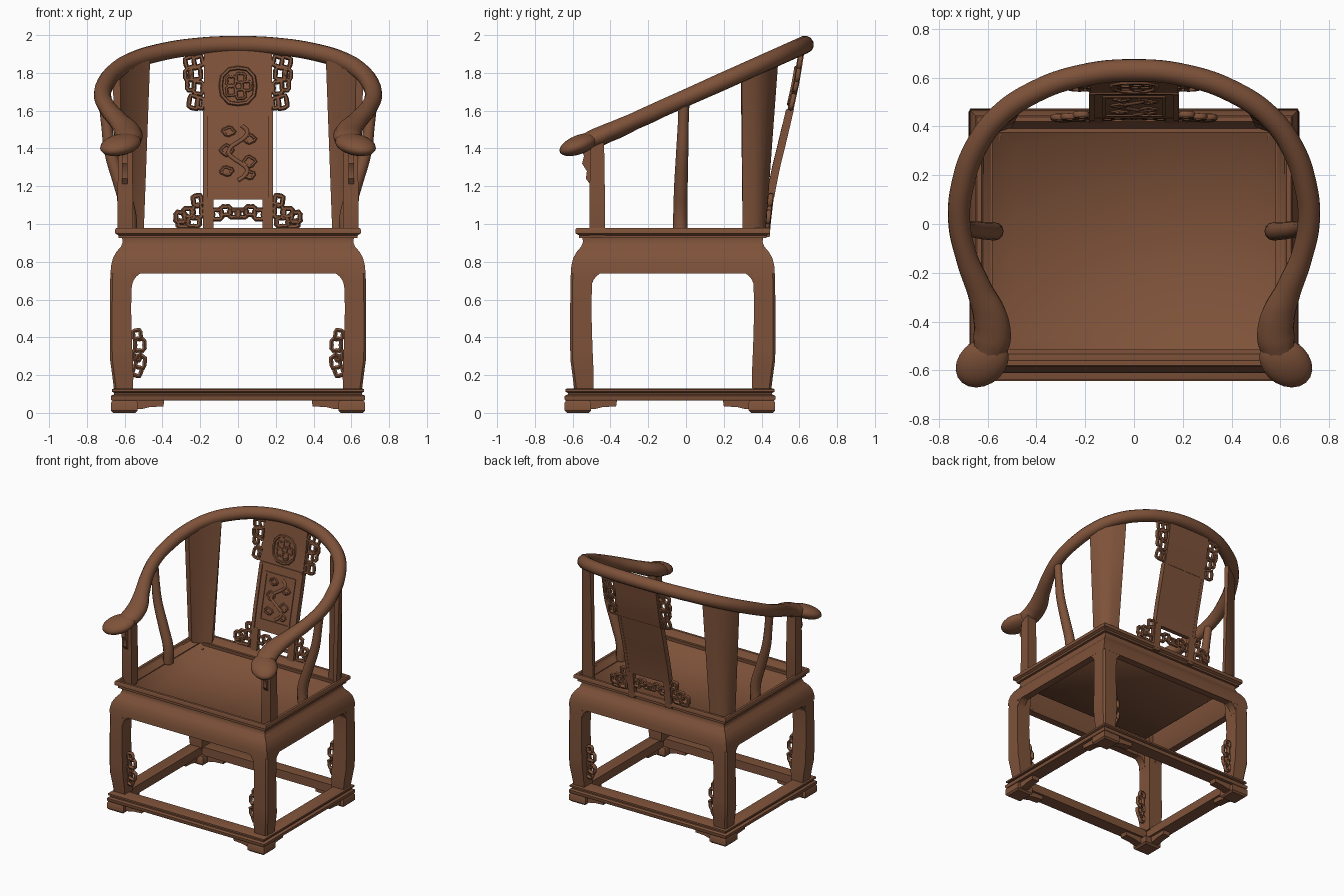
import bpy, bmesh, math
from mathutils import Vector

if "Cube" in bpy.data.objects:
    bpy.data.objects.remove(bpy.data.objects["Cube"])

wood = bpy.data.materials.new("brown wood")
wood.use_nodes = True
WOOD = (0.21, 0.085, 0.042, 1)
wood.diffuse_color = WOOD
wood.node_tree.nodes["Principled BSDF"].inputs["Base Color"].default_value = WOOD
CY = -0.07          # centre of the seat in depth
HX, HY = 0.65, 0.515  # half size of the seat


def finish(ob, angle=40):
    bpy.context.collection.objects.link(ob)
    ob.data.materials.append(wood)
    bpy.ops.object.select_all(action='DESELECT')
    ob.select_set(True)
    bpy.context.view_layer.objects.active = ob
    if ob.type == 'CURVE':
        bpy.ops.object.convert(target='MESH')
    bpy.ops.object.shade_smooth_by_angle(angle=math.radians(angle))
    return bpy.context.view_layer.objects.active


def loft(name, rings, wrap=False, angle=40):
    """Skin a list of equal rings; capped, or wrapped into a closed frame."""
    bm = bmesh.new()
    vs = [[bm.verts.new(p) for p in r] for r in rings]
    n = len(rings[0])
    pairs = list(zip(vs, vs[1:])) + ([(vs[-1], vs[0])] if wrap else [])
    for a, b in pairs:
        for i in range(n):
            j = (i + 1) % n
            bm.faces.new((a[i], a[j], b[j], b[i]))
    if not wrap:
        bm.faces.new(vs[0])
        bm.faces.new(vs[-1])
    bmesh.ops.recalc_face_normals(bm, faces=bm.faces)
    me = bpy.data.meshes.new(name)
    bm.to_mesh(me)
    bm.free()
    return finish(bpy.data.objects.new(name, me), angle)


def frame(name, profile, hx=HX, hy=HY, cy=CY):
    """Sweep an (offset, height) profile round a rectangle."""
    corners = [(1, 1), (-1, 1), (-1, -1), (1, -1)]
    return loft(name, [[(sx * (hx + d), cy + sy * (hy + d), z) for d, z in profile]
                       for sx, sy in corners], True)


def prism(name, outline, to3d, a, b):
    """Extrude a flat outline between depths a and b."""
    return loft(name, [[to3d(u, v, d) for u, v in outline] for d in (a, b)])


def tube(name, paths, r, cyclic=False, smooth=True, radii=None):
    cu = bpy.data.curves.new(name, 'CURVE')
    cu.dimensions = '3D'
    cu.bevel_depth = r
    cu.bevel_resolution = 4 if smooth else 1
    cu.use_fill_caps = True
    cu.resolution_u = 6
    for path in paths:
        sp = cu.splines.new('BEZIER' if smooth else 'POLY')
        pts = sp.bezier_points if smooth else sp.points
        pts.add(len(path) - 1)
        for i, (p, q) in enumerate(zip(pts, path)):
            if smooth:
                p.co = q
                p.handle_left_type = p.handle_right_type = 'AUTO'
            else:
                p.co = (*q, 1)
            if radii:
                p.radius = radii[i]
        sp.use_cyclic_u = cyclic
    return finish(bpy.data.objects.new(name, cu), 60)


def fret(name, loops, side, y_at, r=0.013, wobble=0.15):
    """Pierced carving: chained rings (x, z, half width, half height)."""
    paths = []
    for x, z, a, b in loops:
        ring = []
        for k in range(12):
            t = k * math.tau / 12
            w = 1 + wobble * math.cos(4 * t + 9 * z)
            zz = z + b * w * math.sin(t)
            ring.append((side * (x + a * w * math.cos(t)), y_at(zz), zz))
        paths.append(ring)
    return tube(name, paths, r, True, False)


# Base frame with a grooved outer edge
frame("base_frame", [(0, .065), (.005, .072), (.005, .09), (-.012, .098), (-.012, .106),
                     (0, .112), (0, .125), (-.01, .13), (-.1, .13), (-.1, .065)],
      .668, .553, -.085)

# Apron bulging below a narrow waist
frame("apron", [(-.035, .935), (-.04, .905), (-.03, .88), (-.006, .852), (.012, .82),
                (.022, .78), (.025, .738), (-.03, .738), (-.06, .8), (-.07, .935)])

# Seat rim
frame("seat_rim", [(-.018, .925), (-.018, .94), (0, .95), (0, .972), (-.006, .98),
                   (-.025, .98), (-.035, .96), (-.06, .925)])

# Sunken seat panel with sloping sides
def rect(s, z):
    return [(sx * HX * s, CY + sy * HY * s, z)
            for sx, sy in ((1, 1), (-1, 1), (-1, -1), (1, -1))]

loft("seat_panel", [rect(.77, .835), rect(.935, .93), rect(.95, .965), rect(.77, .85)], angle=75)

# Legs, feet and corner brackets
LEG = [(.9, -.045, .06), (.87, -.022, .08), (.83, .006, .1), (.78, .022, .115), (.7, .027, .115),
       (.55, .028, .112), (.34, .028, .118), (.28, .027, .12), (.2, .016, .112), (.12, .006, .1)]
arc = [(.085 - .085 * math.sin(t), -.085 + .085 * math.cos(t))
       for t in (k * math.pi / 12 for k in range(7))]
SPANDREL = [(-.03, 0)] + arc + [(-.03, -.085)]
FOOT_WING = [(-.02, .07), (.15, .07), (.145, .035), (.07, .03), (.03, .02), (-.02, .02)]

for sx in (1, -1):
    for sy in (1, -1):
        tag = ("back" if sy > 0 else "front") + ("_left" if sx > 0 else "_right")
        rings = []
        for z, d, w in LEG:
            x, y, c = HX + d, HY + d, .012
            sec = [(x, y - c), (x - c, y), (x - w, y), (x - w, y - w), (x, y - w)]
            rings.append([(sx * px, CY + sy * py, z) for px, py in sec])
        loft("leg_" + tag, rings)
        # foot block
        fx, fy = .672, .557
        loft("foot_" + tag, [[(sx * (fx - e), -.085 + sy * (fy - e), z),
                              (sx * (fx - .14 + e), -.085 + sy * (fy - e), z),
                              (sx * (fx - .14 + e), -.085 + sy * (fy - .14 + e), z),
                              (sx * (fx - e), -.085 + sy * (fy - .14 + e), z)]
                             for e, z in ((.012, 0), (0, .012), (0, .055), (.01, .068))])
        prism("foot_wing_x_" + tag, FOOT_WING,
              lambda u, v, d: (sx * (.54 - u), -.085 + sy * d, v), .47, .53)
        prism("foot_wing_y_" + tag, FOOT_WING,
              lambda u, v, d: (sx * d, -.085 + sy * (.43 - u), v), .585, .645)
        # curved joints between leg and apron
        prism("joint_x_" + tag, SPANDREL,
              lambda u, v, d: (sx * (.562 - u), CY + sy * d, .748 + v), .48, .539)
        prism("joint_y_" + tag, SPANDREL,
              lambda u, v, d: (sx * d, CY + sy * (.43 - u), .748 + v), .615, .674)
        # pierced carving inside each leg
        fret("leg_carving_" + tag, [(.535, .415, .022, .025), (.52, .36, .028, .034),
                                    (.535, .305, .02, .03), (.517, .27, .026, .034),
                                    (.535, .22, .024, .025)],
             sx, lambda z: CY + sy * .48)

# Horseshoe arm rail, lying in a sloping plane
def rail_z(y):
    return 1.668 + .447 * y

HALF = [(.61, -.565, 1.35), (.582, -.47, 1.65), (.587, -.39, 1.55), (.633, -.27, 1.15),
        (.688, -.13, .97), (.717, .02, .97), (.7, .17, 1), (.65, .31, 1), (.555, .44, 1),
        (.41, .54, 1), (.22, .607, 1)]
line = ([(x, y, r) for x, y, r in HALF] + [(0, .63, 1)]
        + [(-x, y, r) for x, y, r in reversed(HALF)])
rail = tube("arm_rail", [[(x, y, rail_z(y)) for x, y, r in line]], .047,
            radii=[r for x, y, r in line])
for v in rail.data.vertices:      # flatten the rail towards the grips
    k = 1 - .33 * min(1, max(0, (-.15 - v.co.y) / .25))
    v.co.z = rail_z(v.co.y) + k * (v.co.z - rail_z(v.co.y))

for s, tag in ((1, "left"), (-1, "right")):
    # rounded hand grip, turned slightly outwards
    bm = bmesh.new()
    bmesh.ops.create_uvsphere(bm, u_segments=20, v_segments=12, radius=1)
    for v in bm.verts:
        x, y, z = v.co
        v.co = Vector((s * (.622 + .106 * x - .025 * y), -.568 + .102 * y,
                       1.42 + .052 * z + .03 * y - .01 * x))
    bmesh.ops.recalc_face_normals(bm, faces=bm.faces)
    me = bpy.data.meshes.new("hand_grip_" + tag)
    bm.to_mesh(me)
    bm.free()
    finish(bpy.data.objects.new("hand_grip_" + tag, me))

    # front post with carved bracket
    loft("front_post_" + tag, [[(s * (.597 + a * w), -.47 + b * w, z)
                                for a, b in ((1, 1), (-1, 1), (-1, -1), (1, -1))]
                               for z, w in ((.927, .035), (.96, .041), (1.2, .04), (1.45, .036))])
    prism("post_bracket_" + tag, [(-.49, 1.43), (-.555, 1.4), (-.54, 1.36), (-.55, 1.32),
                                  (-.525, 1.28), (-.53, 1.24), (-.5, 1.2)],
          lambda u, v, d: (s * d, u, v), .585, .615)

    # S-shaped side post
    tube("side_post_" + tag, [[(s * x, y, z) for x, y, z in
                              ((.575, -.03, .93), (.575, -.03, 1.04), (.62, -.027, 1.2),
                               (.675, -.02, 1.38), (.695, -.015, 1.52), (.71, -.01, 1.66))]],
         .036, radii=[1.05, 1.05, 1, .9, .8, .8])

    # flared corner post at the back, rounded outside and hollowed inside
    low = [(.632, .3), (.63, .36), (.612, .398), (.57, .418), (.5, .42),
           (.5, .395), (.575, .37), (.605, .3)]
    top = [(.665, .295), (.64, .36), (.605, .41), (.555, .45), (.48, .49),
           (.465, .465), (.555, .385), (.625, .29)]
    loft("back_post_" + tag,
         [[(s * (a + (c - a) * t), b + (d - b) * t, .93 + (rail_z(d) - .93) * t)
           for (a, b), (c, d) in zip(low, top)] for t in (0, .35, .7, 1)])

# Curved back splat
SPINE = [(.9, .425), (.98, .43), (1.15, .45), (1.3, .48), (1.45, .517), (1.6, .552),
         (1.75, .585), (1.95, .617)]

def splat_y(z):
    for (z0, y0), (z1, y1) in zip(SPINE, SPINE[1:]):
        if z <= z1:
            break
    return y0 + (y1 - y0) * (z - z0) / (z1 - z0)

def plank(name, x0, x1, z0, z1, back=.016, front=.016):
    steps = max(1, round((z1 - z0) / .06))
    rings = []
    for k in range(steps + 1):
        z = z0 + (z1 - z0) * k / steps
        y = splat_y(z)
        rings.append([(x0, y - front, z), (x1, y - front, z), (x1, y + back, z), (x0, y + back, z)])
    return loft(name, rings)

plank("splat", -.18, .18, 1.13, 1.93)
for s, tag in ((1, "left"), (-1, "right")):
    x0, x1 = sorted((s * .13, s * .185))
    plank("splat_foot_" + tag, x0, x1, .93, 1.14)
    x0, x1 = sorted((s * .16, s * .185))
    plank("splat_edge_" + tag, x0, x1, 1.14, 1.6, .018, .024)
    x0, x1 = sorted((s * .115, s * .13))
    plank("panel_border_" + tag, x0, x1, 1.2, 1.55, 0, .022)
    fret("upper_carving_" + tag, [(.21, 1.86, .025, .028), (.255, 1.855, .025, .03),
                                  (.225, 1.795, .03, .034), (.262, 1.79, .018, .03),
                                  (.25, 1.735, .02, .03), (.21, 1.72, .026, .035),
                                  (.235, 1.645, .026, .036), (.2, 1.64, .018, .03)],
         s, splat_y)
    fret("lower_carving_" + tag, [(.215, 1.125, .024, .028), (.215, 1.065, .025, .035),
                                  (.235, 1.01, .035, .025), (.265, 1.06, .025, .025),
                                  (.305, 1.035, .027, .03), (.29, 1.0, .03, .018)],
         s, splat_y, .014)
    fret("base_carving_" + tag, [(.02, 1.055, .03, .022), (.065, 1.07, .028, .025),
                                 (.11, 1.05, .026, .028)], s, splat_y, .013)
plank("panel_border_top", -.13, .13, 1.535, 1.55, 0, .022)
plank("panel_border_bottom", -.13, .13, 1.2, 1.215, 0, .022)
plank("splat_rail", -.18, .18, 1.59, 1.61, .018, .022)

# Relief carving on the splat face
def face_y(z):
    return splat_y(z) - .014

fret("medallion_rim", [(0, 1.73, .095, .1)], 1, face_y, .012, .04)
fret("medallion_flower", [(.045 * math.cos(k * math.tau / 5), 1.73 + .045 * math.sin(k * math.tau / 5),
                           .026, .026) for k in range(5)], 1, face_y, .009)
stem = [(.05 * math.sin(k * .9), 1.23 + .029 * k) for k in range(11)]
tube("panel_stem", [[(x, face_y(z), z) for x, z in stem]], .011)
fret("panel_leaves", [(-.06, 1.28, .03, .02), (.06, 1.33, .03, .025), (.06, 1.26, .025, .018),
                      (-.06, 1.39, .03, .025), (.06, 1.45, .03, .02), (-.05, 1.49, .03, .02)],
     1, face_y, .009)
